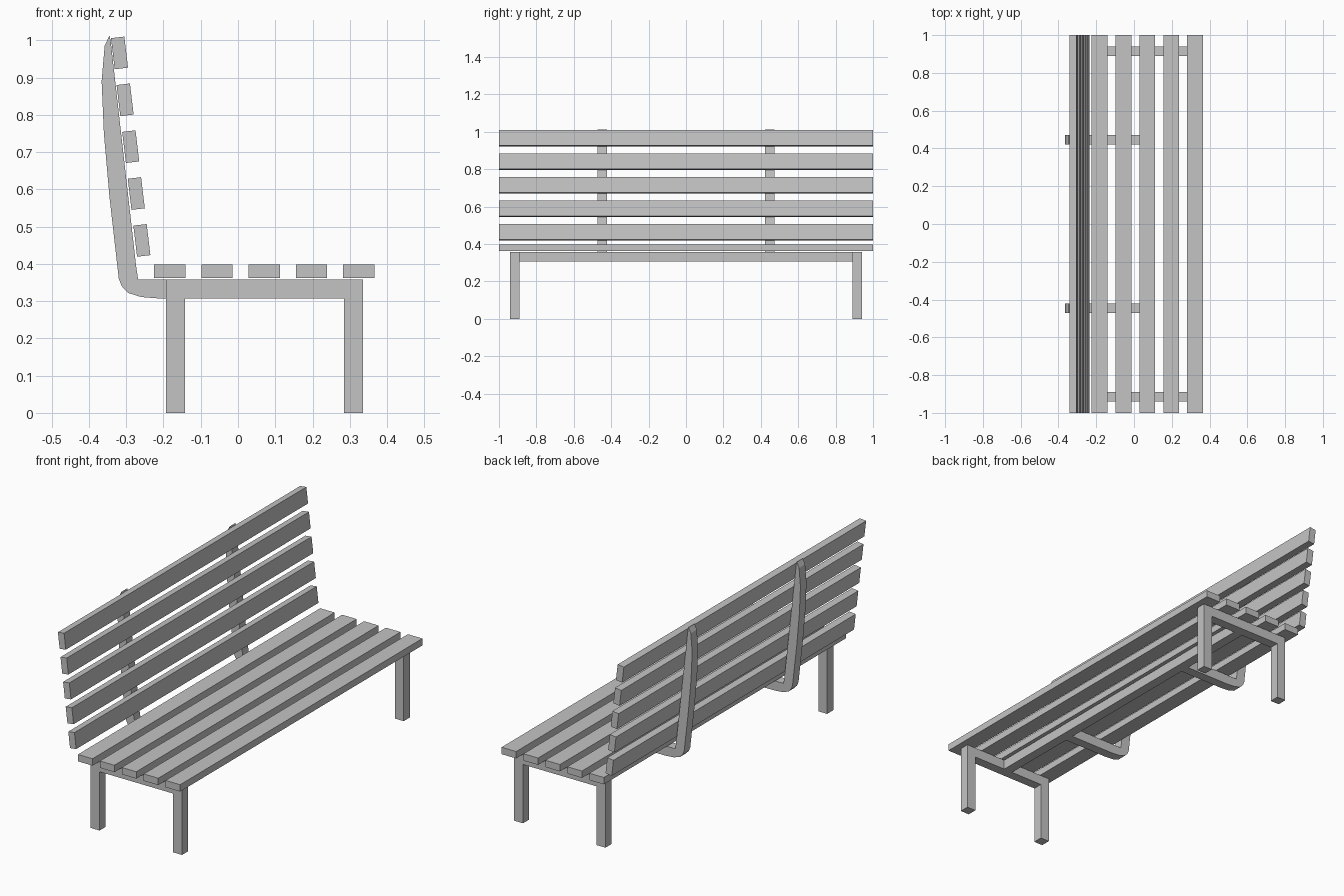
import bpy, bmesh, math

cube = bpy.data.objects.get("Cube")
if cube:
    bpy.data.objects.remove(cube, do_unlink=True)

GREY = (0.55, 0.55, 0.55, 1)
grey = bpy.data.materials.new("plain grey")
grey.use_nodes = True
grey.diffuse_color = GREY
grey.node_tree.nodes["Principled BSDF"].inputs["Base Color"].default_value = GREY


def add_object(name, bm):
    bmesh.ops.recalc_face_normals(bm, faces=bm.faces)
    mesh = bpy.data.meshes.new(name)
    bm.to_mesh(mesh)
    bm.free()
    mesh.materials.append(grey)
    obj = bpy.data.objects.new(name, mesh)
    bpy.context.collection.objects.link(obj)
    return obj


def box(name, centre, size, tilt=0):
    bm = bmesh.new()
    bmesh.ops.create_cube(bm, size=1)
    bmesh.ops.scale(bm, vec=size, verts=bm.verts)
    obj = add_object(name, bm)
    obj.location = centre
    obj.rotation_euler.y = tilt
    return obj


def extrude_profile(name, points, y, width):
    bm = bmesh.new()
    face = bm.faces.new([bm.verts.new((x, y - width / 2, z)) for x, z in points])
    new = bmesh.ops.extrude_face_region(bm, geom=[face])["geom"]
    verts = [v for v in new if isinstance(v, bmesh.types.BMVert)]
    bmesh.ops.translate(bm, vec=(0, width, 0), verts=verts)
    return add_object(name, bm)


BAR = 0.051        # thickness of the square frame bars
BAR_Z = 0.3325     # height of the frame bars' centre line
LEG_Y = 0.915
LEG_X = (-0.1675, 0.3095)

# Seat slats
for i in range(5):
    box(f"seat_slat_{i + 1}", (-0.183 + 0.1267 * i, 0, 0.38), (0.084, 2, 0.036))

# Backrest slats, leaning back
for i in range(5):
    box(f"back_slat_{i + 1}", (-0.258 - 0.015 * i, 0, 0.463 + 0.1258 * i),
        (0.036, 2, 0.084), -math.radians(6.8))

# End frames: two legs joined by a crossbar
for side, y in (("right", -LEG_Y), ("left", LEG_Y)):
    for end, x in zip(("back", "front"), LEG_X):
        box(f"{end}_leg_{side}", (x, y, 0.179), (BAR, BAR, 0.358))
    box(f"crossbar_{side}", (sum(LEG_X) / 2, y, BAR_Z),
        (LEG_X[1] - LEG_X[0] - BAR, BAR, BAR))

# Long rail under the middle seat slat
box("centre_rail", (sum(LEG_X) / 2, 0, BAR_Z), (BAR, 2 * LEG_Y - BAR, BAR))

# Curved brackets carrying the backrest
bracket = [(0.046, 0.307), (0.046, 0.358), (-0.268, 0.358), (-0.273, 0.39),
           (-0.342, 1.0), (-0.345, 1.013), (-0.358, 0.985), (-0.366, 0.89),
           (-0.36, 0.75), (-0.345, 0.58), (-0.32, 0.36), (-0.312, 0.34),
           (-0.295, 0.322), (-0.26, 0.311), (-0.21, 0.307)]
for side, y in (("right", -0.447), ("left", 0.447)):
    extrude_profile(f"back_bracket_{side}", bracket, y, 0.05)
